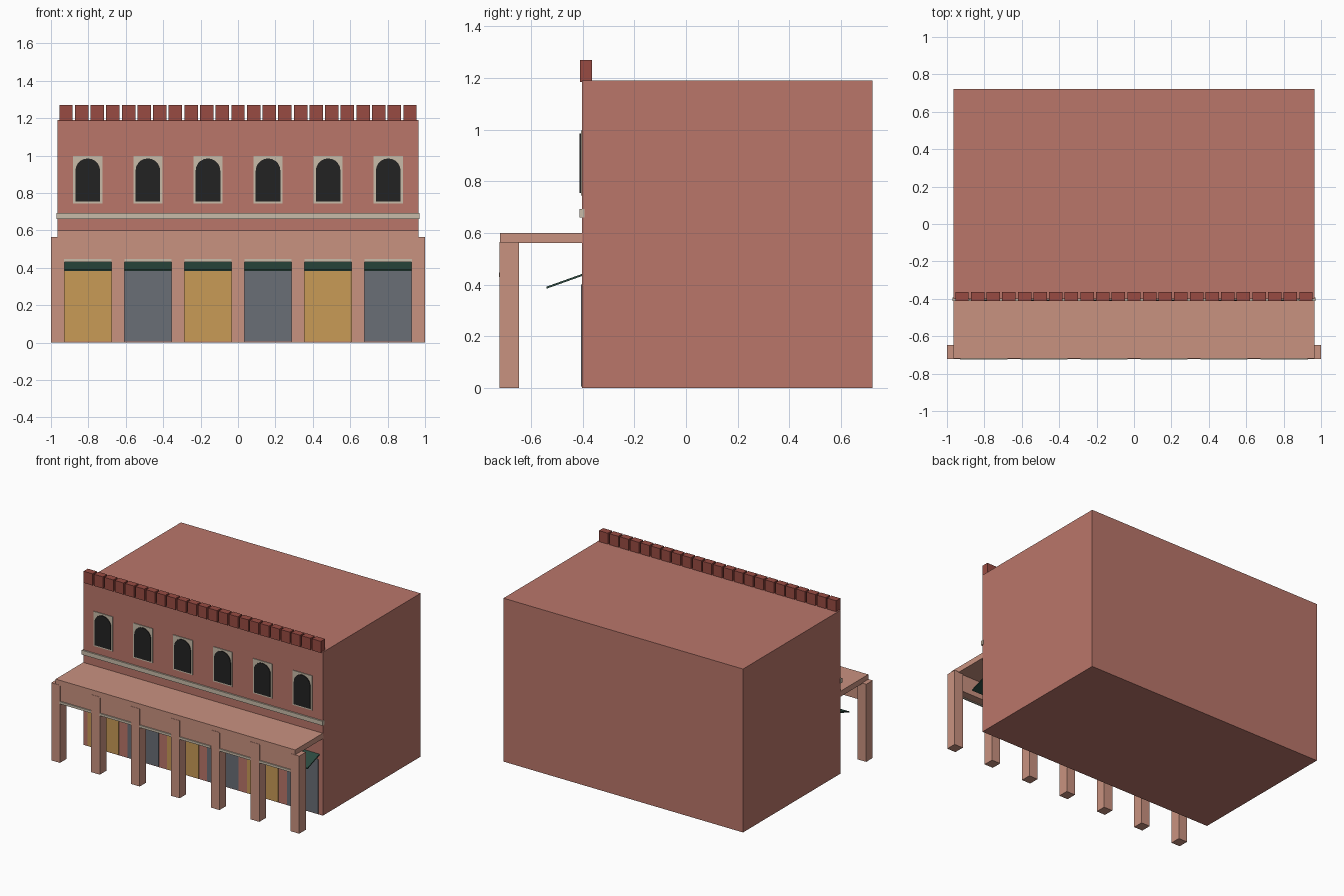
import bpy, bmesh, math

if "Cube" in bpy.data.objects:
    bpy.data.objects.remove(bpy.data.objects["Cube"])


def mat(name, r, g, b):
    """Flat material from sRGB 0-255, stored as linear."""
    def lin(c):
        c /= 255
        return c / 12.92 if c <= 0.04045 else ((c + 0.055) / 1.055) ** 2.4
    m = bpy.data.materials.new(name)
    m.diffuse_color = (lin(r), lin(g), lin(b), 1)
    m.use_nodes = True
    m.node_tree.nodes["Principled BSDF"].inputs["Base Color"].default_value = m.diffuse_color
    return m


BRICK = mat("brick red", 186, 118, 106)
CLAY = mat("light clay", 201, 146, 128)
DARK_BRICK = mat("dark brick", 152, 75, 66)
CREAM = mat("cream stone", 200, 187, 168)
GLASS = mat("dark glass", 34, 34, 34)
GREEN = mat("awning green", 44, 74, 64)
OCHRE = mat("ochre door", 200, 155, 86)
GREY = mat("grey shutter", 106, 110, 118)


def finish(bm, name, material):
    bmesh.ops.recalc_face_normals(bm, faces=bm.faces)
    me = bpy.data.meshes.new(name)
    bm.to_mesh(me)
    bm.free()
    me.materials.append(material)
    ob = bpy.data.objects.new(name, me)
    bpy.context.collection.objects.link(ob)
    return ob


def box(name, x0, x1, y0, y1, z0, z1, material):
    bm = bmesh.new()
    bmesh.ops.create_cube(bm, size=1)
    for v in bm.verts:
        v.co = (x1 if v.co.x > 0 else x0,
                y1 if v.co.y > 0 else y0,
                z1 if v.co.z > 0 else z0)
    return finish(bm, name, material)


def extrude(name, points, direction, material):
    """Extrude a closed planar outline along a direction."""
    bm = bmesh.new()
    face = bm.faces.new([bm.verts.new(p) for p in points])
    ext = bmesh.ops.extrude_face_region(bm, geom=[face])
    moved = [g for g in ext["geom"] if isinstance(g, bmesh.types.BMVert)]
    bmesh.ops.translate(bm, verts=moved, vec=direction)
    return finish(bm, name, material)


PITCH = 0.3213
WALL = -0.402

# Main block and stone ledge
box("main_block", -0.965, 0.965, WALL, 0.722, 0, 1.19, BRICK)
box("ledge", -0.97, 0.97, -0.413, WALL + 0.01, 0.66, 0.692, CREAM)

# Parapet blocks along the front edge
for i in range(23):
    x = (i - 11) * 0.0836
    box("parapet_block", x - 0.036, x + 0.036, -0.411, -0.363, 1.185, 1.27, DARK_BRICK)

# Arcade roof and columns
box("arcade_roof", -0.965, 0.965, -0.72, WALL + 0.01, 0.56, 0.60, CLAY)
for i in range(7):
    x = (i - 3) * PITCH
    box("column", x - 0.035, x + 0.035, -0.722, -0.647, 0, 0.565, CLAY)

for i in range(6):
    x = (i - 2.5) * PITCH

    # Lintel with cream trim between the columns
    box("lintel", x - 0.126, x + 0.126, -0.716, -0.655, 0.435, 0.56, CLAY)
    box("lintel_trim", x - 0.126, x + 0.126, -0.724, -0.712, 0.43, 0.447, CREAM)

    # Shop door and sloping awning
    box("shop_door", x - 0.126, x + 0.126, WALL - 0.004, WALL + 0.002, 0.005, 0.40,
        OCHRE if i % 2 == 0 else GREY)
    extrude("awning", [(x - 0.135, -0.40, 0.442), (x - 0.135, -0.54, 0.392),
                       (x - 0.135, -0.54, 0.384), (x - 0.135, -0.40, 0.434)],
            (0.27, 0, 0), GREEN)

    # Arched window in a square stone frame
    box("window_frame", x - 0.078, x + 0.078, WALL - 0.005, WALL + 0.002, 0.745, 0.997, CREAM)
    arch = [(x - 0.066, -0.412, 0.755), (x + 0.066, -0.412, 0.755)]
    for k in range(11):
        a = math.pi * k / 10
        arch.append((x + 0.066 * math.cos(a), -0.412, 0.919 + 0.066 * math.sin(a)))
    extrude("window_glass", arch, (0, 0.007, 0), GLASS)
